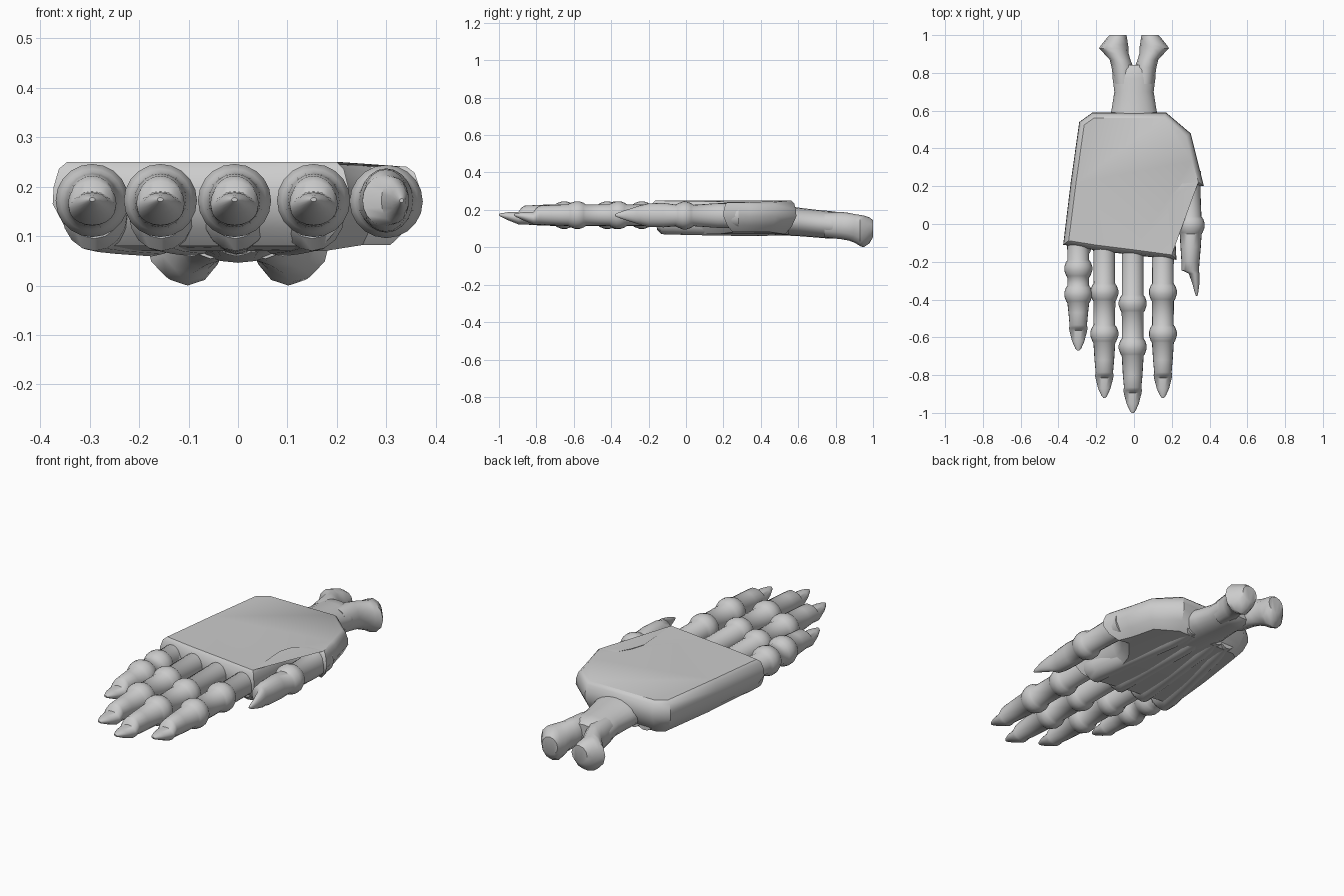
import bpy, bmesh, math
from mathutils import Vector

grey = bpy.data.materials.new("light_grey")
grey.diffuse_color = (0.6, 0.6, 0.6, 1)


def finish(name, bm, angle=40):
    bmesh.ops.recalc_face_normals(bm, faces=bm.faces)
    me = bpy.data.meshes.new(name)
    bm.to_mesh(me)
    bm.free()
    ob = bpy.data.objects.new(name, me)
    bpy.context.collection.objects.link(ob)
    me.materials.append(grey)
    bpy.ops.object.select_all(action='DESELECT')
    ob.select_set(True)
    bpy.context.view_layer.objects.active = ob
    bpy.ops.object.shade_smooth_by_angle(angle=math.radians(angle))
    return ob


def skin(bm, rings):
    """Join equal rings of points and cap both ends."""
    rows = [[bm.verts.new(p) for p in r] for r in rings]
    n = len(rows[0])
    for a, b in zip(rows, rows[1:]):
        for i in range(n):
            j = (i + 1) % n
            bm.faces.new((a[i], a[j], b[j], b[i]))
    caps = [bm.faces.new(rows[0]), bm.faces.new(rows[-1])]
    bmesh.ops.triangulate(bm, faces=caps)


def loft(name, sections, n=20):
    """Elliptical rings along y: (x, y, z, radius x, radius z)."""
    rings = []
    for x, y, z, rx, rz in sections:
        rings.append([(x + rx * math.cos(2 * math.pi * i / n), y,
                       z + rz * math.sin(2 * math.pi * i / n)) for i in range(n)])
    bm = bmesh.new()
    skin(bm, rings)
    return finish(name, bm)


# Palm: one outline stacked in layers with rounded sides
outline = [(-0.22, 0.59), (-0.29, 0.54), (-0.335, 0.22), (-0.375, -0.11), (-0.2, -0.14),
           (0.0, -0.165), (0.225, -0.19), (0.21, 0.08), (0.23, 0.14), (0.28, 0.20),
           (0.37, 0.20), (0.335, 0.34), (0.30, 0.48), (0.17, 0.59)]
layers = [(0.25, 0.028), (0.236, 0.012), (0.20, 0.002), (0.165, 0), (0.11, 0.025), (0.07, 0.06)]


def inset(points, d):
    out, n = [], len(points)
    for i in range(n):
        p, a, b = (Vector(points[k % n]) for k in (i, i - 1, i + 1))
        u, v = (p - a).normalized(), (b - p).normalized()
        m = (Vector((-u.y, u.x)) + Vector((-v.y, v.x))).normalized()
        out.append(p + m * d * min(1.3, 1 / max(0.1, m.dot(Vector((-u.y, u.x))))))
    return out


rings = []
for z, d in layers:
    ring = []
    for src, p in zip(outline, inset(outline, d)):
        f = 0.88 if src[0] > 0.25 else 1.0          # thumb side is thinner
        if z < 0.16 and src[1] < 0:
            f = 0.9                                  # underside rises at the fingers
        ring.append((p.x, p.y, 0.17 + (z - 0.17) * f))
    rings.append(ring)
bm = bmesh.new()
skin(bm, rings)
finish("palm", bm, 35)


# Fingers: tube, two rounded knuckles, tapered tip and pointed nail
def knuckle(x, y, z=0.172):
    return [(x, y + d, z, r, r) for d, r in
            ((0.045, 0.057), (0.032, 0.066), (0.01, 0.074), (-0.012, 0.074), (-0.04, 0.064), (-0.048, 0.058))]


def finger(name, x, k1, k2, tip):
    z = 0.172
    s = [(x, -0.08, z, 0.058, 0.058)] + knuckle(x, k1) + knuckle(x, k2)
    s += [(x, tip + 0.2, z, 0.052, 0.054), (x, tip + 0.135, z, 0.046, 0.05),
          (x, tip + 0.12, z - 0.006, 0.049, 0.045), (x, tip + 0.105, z - 0.016, 0.047, 0.034),
          (x, tip + 0.05, z - 0.006, 0.033, 0.022), (x, tip + 0.012, z, 0.016, 0.01),
          (x, tip, z + 0.002, 0.006, 0.004)]
    loft(name, s)


finger("little_finger", -0.295, -0.235, -0.37, -0.67)
finger("ring_finger", -0.157, -0.36, -0.58, -0.92)
finger("middle_finger", -0.007, -0.42, -0.65, -1.0)
finger("index_finger", 0.153, -0.36, -0.58, -0.92)

# Thumb: turned on its side, nail facing outwards
loft("thumb", [(0.295, 0.28, 0.17, 0.06, 0.066), (0.30, 0.17, 0.17, 0.052, 0.066)]
     + knuckle(0.30, -0.005, 0.17)
     + [(0.30, -0.12, 0.172, 0.054, 0.065), (0.299, -0.20, 0.172, 0.048, 0.063),
        (0.298, -0.245, 0.172, 0.046, 0.052), (0.318, -0.262, 0.172, 0.028, 0.046),
        (0.328, -0.32, 0.172, 0.018, 0.028), (0.331, -0.365, 0.172, 0.009, 0.012),
        (0.331, -0.38, 0.172, 0.004, 0.004)])

# Hand bones: ridges under the palm, converging on the wrist
for i, x in enumerate((-0.29, -0.155, -0.005, 0.15)):
    loft("hand_bone_%d" % (i + 1),
         [(x, -0.155, 0.155, 0.055, 0.06), (x, -0.13, 0.145, 0.066, 0.075),
          (x * 0.98, -0.07, 0.14, 0.065, 0.072), (x * 0.85, 0.1, 0.13, 0.055, 0.066),
          (x * 0.6, 0.4, 0.125, 0.06, 0.066), (x * 0.5, 0.55, 0.13, 0.05, 0.06)], 16)

# Forearm stem
loft("forearm", [(0, 0.45, 0.145, 0.13, 0.08), (0, 0.58, 0.138, 0.125, 0.077),
                 (0, 0.61, 0.135, 0.118, 0.076), (0, 0.70, 0.126, 0.104, 0.074),
                 (0, 0.77, 0.12, 0.113, 0.074), (0, 0.82, 0.117, 0.112, 0.07),
                 (0, 0.842, 0.116, 0.09, 0.055)])

# Forked forearm ends, one on each side
for side, name in ((-1, "left_fork"), (1, "right_fork")):
    loft(name, [(side * x, y, z, rx, rz) for x, y, z, rx, rz in
                ((0.055, 0.74, 0.12, 0.05, 0.066), (0.061, 0.83, 0.116, 0.058, 0.073),
                 (0.074, 0.87, 0.11, 0.055, 0.074), (0.095, 0.905, 0.10, 0.066, 0.077),
                 (0.107, 0.93, 0.09, 0.079, 0.083), (0.102, 0.95, 0.085, 0.07, 0.085),
                 (0.092, 0.98, 0.09, 0.056, 0.07), (0.085, 1.0, 0.10, 0.045, 0.045))], 12)
